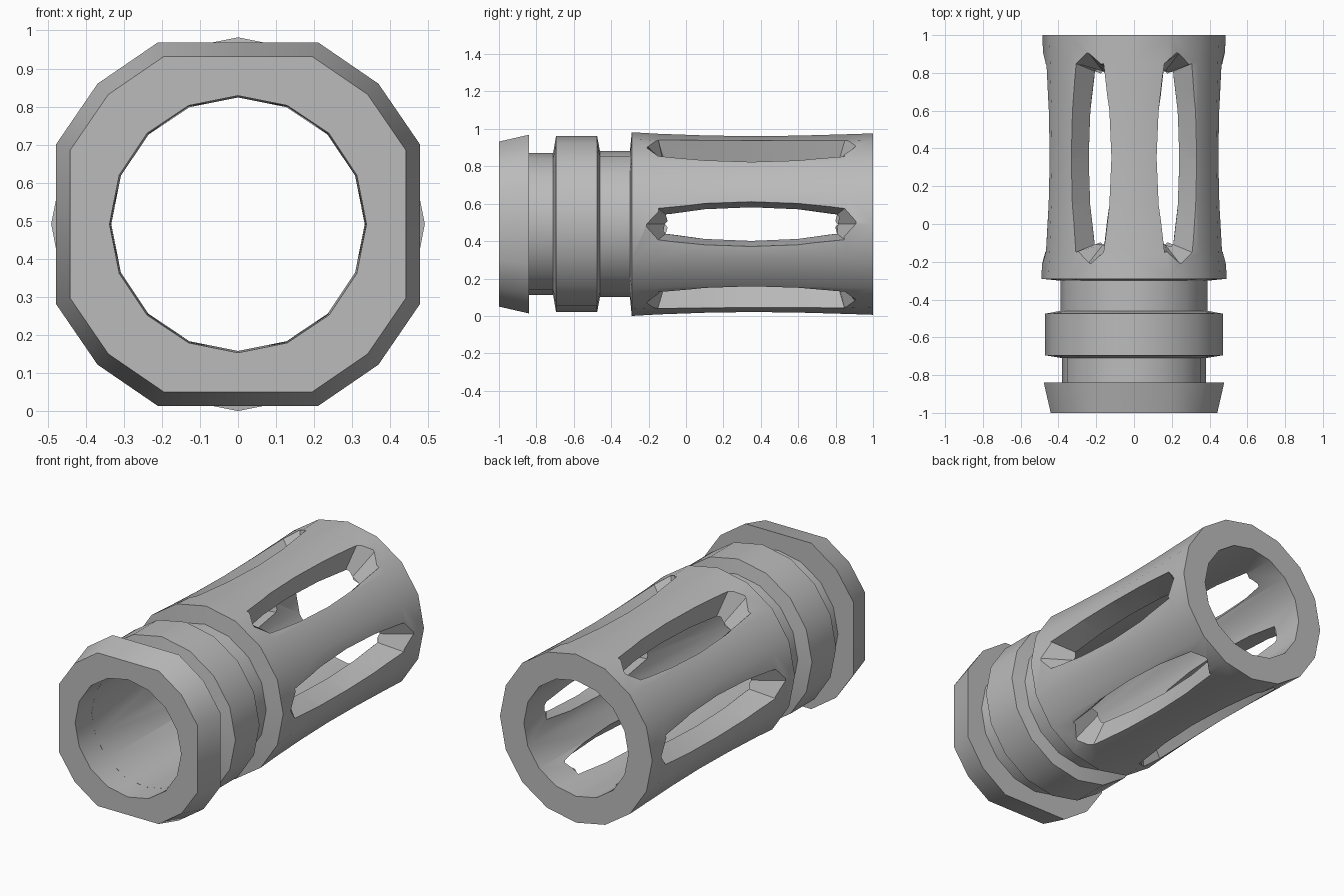
import bpy, bmesh
from math import sin, cos, tau, radians
from mathutils import Matrix, Vector

cube = bpy.data.objects.get("Cube")
if cube:
    bpy.data.objects.remove(cube, do_unlink=True)

AXIS_Z = 0.491
SIDES = 16

metal = bpy.data.materials.new("grey_metal")
metal.use_nodes = True
GREY = (0.5, 0.5, 0.5, 1)
metal.diffuse_color = GREY
metal.node_tree.nodes["Principled BSDF"].inputs["Base Color"].default_value = GREY


def loft(bm, rings, closed=False):
    """Skin equal-length rings; cap the ends unless the loft closes on itself."""
    vs = [[bm.verts.new(p) for p in ring] for ring in rings]
    n = len(vs[0])
    pairs = list(zip(vs, vs[1:])) + ([(vs[-1], vs[0])] if closed else [])
    for a, b in pairs:
        for i in range(n):
            j = (i + 1) % n
            bm.faces.new((a[i], a[j], b[j], b[i]))
    if not closed:
        bm.faces.new(vs[0])
        bm.faces.new(vs[-1])


def circle(y, r):
    return [(r * sin(tau * i / SIDES), y, AXIS_Z + r * cos(tau * i / SIDES))
            for i in range(SIDES)]


def finish(bm, name):
    bmesh.ops.recalc_face_normals(bm, faces=bm.faces)
    mesh = bpy.data.meshes.new(name)
    bm.to_mesh(mesh)
    bm.free()
    mesh.materials.append(metal)
    ob = bpy.data.objects.new(name, mesh)
    bpy.context.collection.objects.link(ob)
    return ob


def cut(ob, cutter, angle):
    """Subtract the cutter, apply, then smooth the shallow edges."""
    bpy.ops.object.select_all(action='DESELECT')
    bpy.context.view_layer.objects.active = ob
    ob.select_set(True)
    mod = ob.modifiers.new("cut", 'BOOLEAN')
    mod.operation = 'DIFFERENCE'
    mod.solver = 'EXACT'
    mod.object = cutter
    bpy.ops.object.modifier_apply(modifier=mod.name)
    bpy.data.objects.remove(cutter, do_unlink=True)
    bpy.ops.object.shade_smooth_by_angle(angle=radians(angle))


# Tube: necks, raised ring and waisted body, revolved with its bore
outer = [(-0.85, 0.38), (-0.71, 0.38), (-0.695, 0.47), (-0.475, 0.47),
         (-0.46, 0.39), (-0.30, 0.39), (-0.29, 0.491), (-0.15, 0.483),
         (0.1, 0.474), (0.35, 0.47), (0.6, 0.473), (0.85, 0.48), (1, 0.485)]
bore = [(1, 0.333), (-0.85, 0.337)]
bm = bmesh.new()
loft(bm, [circle(y, r) for y, r in outer + bore], closed=True)
tube = finish(bm, "slotted_tube")

# Six tapered slots: (y, half width) at the outer skin and at the bore
skin = [(-0.20, 0), (-0.15, 0.085), (0.1, 0.115), (0.35, 0.125),
        (0.6, 0.115), (0.85, 0.085), (0.90, 0)]
inside = [(-0.11, 0), (-0.11, 0.053), (0.1, 0.082), (0.35, 0.093),
          (0.6, 0.082), (0.81, 0.053), (0.81, 0)]


def slot_ring(r, turn):
    t = (r - 0.33) / 0.14
    half = [Vector(a).lerp(Vector(b), t) for a, b in zip(inside, skin)]
    pts = [(r, p.x, p.y) for p in half]
    pts += [(r, p.x, -p.y) for p in reversed(half[1:-1])]
    spin = Matrix.Translation((0, 0, AXIS_Z)) @ Matrix.Rotation(turn, 4, 'Y')
    return [spin @ Vector(p) for p in pts]


bm = bmesh.new()
for k in range(6):
    loft(bm, [slot_ring(r, tau * k / 6) for r in (0.29, 0.56)])
cut(tube, finish(bm, "slot_cutter"), 35)


# Front collar: flared square with doubly clipped corners
def collar_ring(y, r):
    angles = [radians(90 * q + 45 + d) for q in range(4) for d in (-21.2, 0, 21.2)]
    return [(r * cos(a), y, AXIS_Z + r * sin(a)) for a in angles]


bm = bmesh.new()
loft(bm, [collar_ring(-1, 0.482), collar_ring(-0.84, 0.522)])
collar = finish(bm, "front_collar")
bm = bmesh.new()
loft(bm, [circle(-1.1, 0.338), circle(-0.7, 0.337)])
cut(collar, finish(bm, "bore_cutter"), 40)
